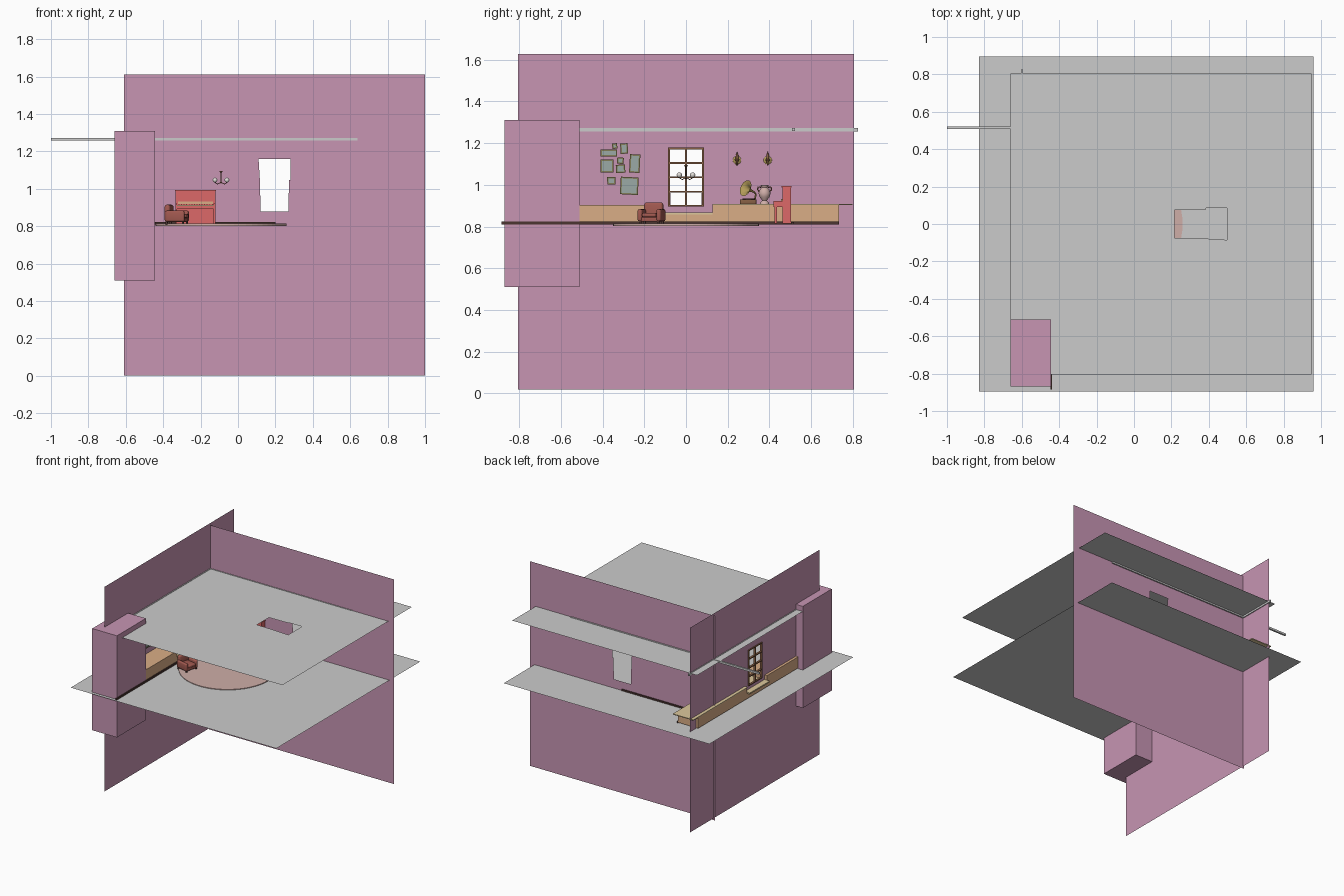
import bpy, bmesh, math
from mathutils import Vector, Matrix

if "Cube" in bpy.data.objects:
    bpy.data.objects.remove(bpy.data.objects["Cube"])

def mat(name, r, g, b):
    m = bpy.data.materials.new(name)
    m.diffuse_color = (r, g, b, 1)
    m.use_nodes = True
    m.node_tree.nodes["Principled BSDF"].inputs["Base Color"].default_value = m.diffuse_color
    return m

PINK = mat("pink_plaster", .57, .30, .45)
TAN = mat("tan_wood", .70, .42, .24)
CREAM = mat("cream_wood", .72, .58, .33)
DARK = mat("dark_wood", .07, .035, .03)
BROWN = mat("brown_wood", .25, .12, .06)
RED = mat("red_lacquer", .72, .14, .14)
LEATHER = mat("leather", .36, .10, .08)
ROSE = mat("rug_rose", .62, .42, .39)
BRASS = mat("brass", .45, .33, .10)
OLIVE = mat("olive_frame", .22, .20, .09)
SAGE = mat("sage_picture", .33, .40, .38)
GLOW = mat("lamp_glass", .75, .72, .68)

def finish(name, bm, m=None, smooth=False, matrix=None):
    if matrix:
        bm.transform(matrix)
    bmesh.ops.recalc_face_normals(bm, faces=bm.faces)
    me = bpy.data.meshes.new(name)
    bm.to_mesh(me)
    bm.free()
    ob = bpy.data.objects.new(name, me)
    bpy.context.collection.objects.link(ob)
    if m:
        me.materials.append(m)
    if smooth:
        bpy.context.view_layer.objects.active = ob
        bpy.ops.object.select_all(action='DESELECT')
        ob.select_set(True)
        bpy.ops.object.shade_smooth_by_angle(angle=math.radians(40))
    return ob

def box(name, x, y, z, m=None, bevel=0, matrix=None):
    bm = bmesh.new()
    bmesh.ops.create_cube(bm, size=1)
    for v in bm.verts:
        v.co = [(a[0] + a[1]) / 2 + c * (a[1] - a[0]) for a, c in zip((x, y, z), v.co)]
    if bevel:
        bmesh.ops.bevel(bm, geom=bm.edges[:], offset=bevel, segments=3, profile=.5, affect='EDGES')
    return finish(name, bm, m, bool(bevel), matrix)

def lathe(name, profile, m, matrix, n=20):
    bm = bmesh.new()
    vs = [bm.verts.new((r, 0, z)) for r, z in profile]
    es = [bm.edges.new(p) for p in zip(vs, vs[1:])]
    bmesh.ops.spin(bm, geom=vs + es, cent=(0, 0, 0), axis=(0, 0, 1), angle=2 * math.pi, steps=n)
    bmesh.ops.remove_doubles(bm, verts=bm.verts[:], dist=1e-5)
    return finish(name, bm, m, True, matrix)

def ball(name, c, r, m):
    bm = bmesh.new()
    bmesh.ops.create_uvsphere(bm, u_segments=14, v_segments=8, radius=r)
    return finish(name, bm, m, True, Matrix.Translation(c))

def rod(name, a, b, r, m):
    a, b = Vector(a), Vector(b)
    bm = bmesh.new()
    bmesh.ops.create_cone(bm, cap_ends=True, segments=8, radius1=r, radius2=r, depth=(b - a).length)
    q = (b - a).to_track_quat('Z', 'Y').to_matrix().to_4x4()
    return finish(name, bm, m, True, Matrix.Translation((a + b) / 2) @ q)

def sheet(name, m, place):
    """Single-sided square panel with a window opening; place(u, v) -> xyz."""
    h = .805
    outer = [(-h, -h), (h, -h), (h, h), (-h, h)]
    hole = [(-.074, .072), (.074, .072), (.078, .24), (.085, .24), (.085, .352), (-.085, .352), (-.078, .24)]
    bm = bmesh.new()
    for ring in (outer, hole):
        vs = [bm.verts.new((u, v, 0)) for u, v in ring]
        for i in range(len(vs)):
            bm.edges.new((vs[i - 1], vs[i]))
    bmesh.ops.triangle_fill(bm, use_beauty=True, edges=bm.edges[:], normal=(0, 0, 1))
    for v in bm.verts:
        v.co = place(v.co.x, v.co.y)
    finish(name, bm, m)

# room shell
sheet("back_wall", PINK, lambda u, v: (.195 + u, .512, .807 + v))
sheet("left_wall", PINK, lambda u, v: (-.6, -u, .823 + v))
sheet("ceiling", None, lambda u, v: (.145 + v, u, 1.27))
bm = bmesh.new()
bmesh.ops.create_grid(bm, x_segments=1, y_segments=1, size=.895)
finish("floor", bm, None, False, Matrix.Translation((.065, 0, .809)))
box("corner_pillar", (-.66, -.445), (-.87, -.51), (.51, 1.31), PINK)
box("back_cornice", (-1, .64), (.508, .522), (1.258, 1.273))
box("left_cornice", (-.605, -.593), (-.82, .825), (1.256, 1.273))
box("left_baseboard", (-.446, -.438), (-.885, .735), (.81, .824), DARK)
box("back_baseboard", (-.44, .2), (.503, .519), (.81, .822), DARK)

# ledge bench along the left wall, lower at the window
box("ledge_front", (-.62, -.447), (-.54, -.12), (.815, .903), TAN)
box("ledge_back", (-.62, -.447), (.128, .735), (.815, .902), TAN)
box("ledge_cap", (-.625, -.445), (.126, .8), (.902, .908), CREAM)
box("window_seat", (-.62, -.447), (-.12, .128), (.815, .858), TAN)
box("window_seat_top", (-.645, -.443), (-.12, .128), (.858, .868), CREAM)

# round rug
bm = bmesh.new()
bmesh.ops.create_cone(bm, cap_ends=True, segments=64, radius1=.35, radius2=.35, depth=.012)
finish("round_rug", bm, ROSE, False, Matrix.Translation((-.09, 0, .808)))

# window frame
for s in (-.081, 0, .081):
    box("window_stile", (-.608, -.592), (s - .005, s + .005), (.895, 1.178), BROWN)
for z in (.899, .967, 1.036, 1.105, 1.174):
    box("window_rail", (-.608, -.592), (-.083, .083), (z - .004, z + .004), BROWN)

# picture frames: centre y, z, width, height, tilt in degrees
for y, z, w, h, t in ((-.37, 1.153, .08, .034, 0), (-.342, 1.186, .024, .026, 8),
                      (-.297, 1.174, .036, .05, 3), (-.38, 1.09, .062, .062, 0),
                      (-.246, 1.102, .05, .088, -3), (-.315, 1.116, .032, .03, -5),
                      (-.314, 1.077, .044, .04, 4), (-.358, 1.02, .04, .036, 2), (-.272, .995, .086, .084, -3)):
    M = Matrix.Translation((-.595, y, z)) @ Matrix.Rotation(math.radians(t), 4, 'X')
    b = .007
    box("picture", (-.004, .002), (-w / 2 + b, w / 2 - b), (-h / 2 + b, h / 2 - b), SAGE, 0, M)
    for s in (-1, 1):
        e = sorted((s * w / 2, s * (w / 2 - b)))
        box("picture_frame_side", (-.004, .007), e, (-h / 2, h / 2), OLIVE, 0, M)
        e = sorted((s * h / 2, s * (h / 2 - b)))
        box("picture_frame_bar", (-.004, .007), (-w / 2, w / 2), e, OLIVE, 0, M)

# wall sconces
for y in (.245, .392):
    lathe("sconce_plate", [(0, .008), (.012, .006), (.02, 0), (0, 0)], BRASS,
          Matrix.Translation((-.598, y, 1.118)) @ Matrix.Rotation(math.pi / 2, 4, 'Y'))
    rod("sconce_arm", (-.595, y, 1.115), (-.575, y, 1.108), .003, BROWN)
    lathe("sconce_candle", [(0, -.02), (.004, -.016), (.005, 0), (.012, .008), (.007, .012), (.006, .03), (0, .048)],
          BROWN, Matrix.Translation((-.575, y, 1.112)), 12)

# hanging lamp
cx = -.091
lathe("lamp_stem", [(0, -.07), (.005, -.064), (.003, -.056), (.003, -.01), (.009, -.005), (.006, 0), (0, 0)],
      BROWN, Matrix.Translation((cx, 0, 1.096)), 12)
for sx in (-1, 1):
    for sy in (-1, 1):
        pts = [(cx, 0, 1.036), (cx + sx * .018, sy * .018, 1.025), (cx + sx * .032, sy * .032, 1.034)]
        for a, b in zip(pts, pts[1:]):
            rod("lamp_arm", a, b, .002, BROWN)
        ball("lamp_globe", (cx + sx * .032, sy * .032, 1.047), .013, GLOW)

# armchair, turned slightly toward the front
C = Matrix.Translation((-.327, -.165, .815)) @ Matrix.Rotation(math.radians(-14), 4, 'Z')
box("chair_base", (-.05, .05), (-.05, .05), (.008, .03), LEATHER, .004, C)
box("chair_seat", (-.035, .058), (-.034, .034), (.03, .05), LEATHER, .007, C)
box("chair_back", (-.058, -.028), (-.046, .046), (.01, .1), LEATHER, .01, C)
for s in (-1, 1):
    box("chair_arm", (-.05, .054), sorted((s * .035, s * .058)), (.01, .068), LEATHER, .009, C)
    for x in (-.045, .045):
        box("chair_foot", (x - .005, x + .005), (s * .045 - .005, s * .045 + .005), (-.005, .01), DARK, 0, C)

# upright piano
box("piano_body", (-.335, -.12), (.462, .505), (.815, .992), RED)
box("piano_lid", (-.338, -.117), (.458, .507), (.988, .995), RED)
box("piano_key_bed", (-.335, -.12), (.42, .464), (.893, .908), RED)
box("piano_keys", (-.325, -.13), (.425, .455), (.908, .914), CREAM)
box("piano_music_rest", (-.32, -.135), (.455, .462), (.918, .932), TAN)
for i in range(14):
    x = -.318 + i * .0137
    box("piano_black_key", (x, x + .005), (.438, .455), (.912, .917), DARK)
for x in (-.335, -.13):
    box("piano_cheek", (x, x + .01), (.42, .464), (.893, .922), RED)
    box("piano_leg", (x, x + .01), (.425, .437), (.815, .893), RED)

# gramophone on the ledge
box("gramophone_case", (-.57, -.49), (.258, .338), (.908, .93), BROWN, .003)
lathe("gramophone_record", [(0, .004), (.03, .004), (.03, 0), (0, 0)], DARK, Matrix.Translation((-.53, .3, .93)))
pts = [(-.555, .33, .93), (-.555, .335, .955), (-.545, .325, .968)]
for a, b in zip(pts, pts[1:]):
    rod("gramophone_neck", a, b, .004, BRASS)
H = Matrix.Translation((-.545, .325, .966)) @ Vector((.55, -.65, .3)).to_track_quat('Z', 'Y').to_matrix().to_4x4()
lathe("gramophone_horn", [(.004, 0), (.007, .02), (.015, .038), (.028, .05), (.04, .054), (.026, .048), (.013, .036), (.004, .01)], BRASS, H)

# two-handled vase on the ledge
V = Matrix.Translation((-.53, .377, .908))
lathe("vase", [(0, 0), (.022, 0), (.02, .008), (.011, .016), (.024, .034), (.029, .052), (.022, .07), (.014, .078), (.02, .092), (.015, .09), (.01, .076)], ROSE, V)
for s in (-1, 1):
    pts = [(-.53, .377 + s * d, .908 + z) for d, z in ((.016, .08), (.03, .082), (.034, .07), (.026, .06))]
    for a, b in zip(pts, pts[1:]):
        rod("vase_handle", a, b, .003, BROWN)
